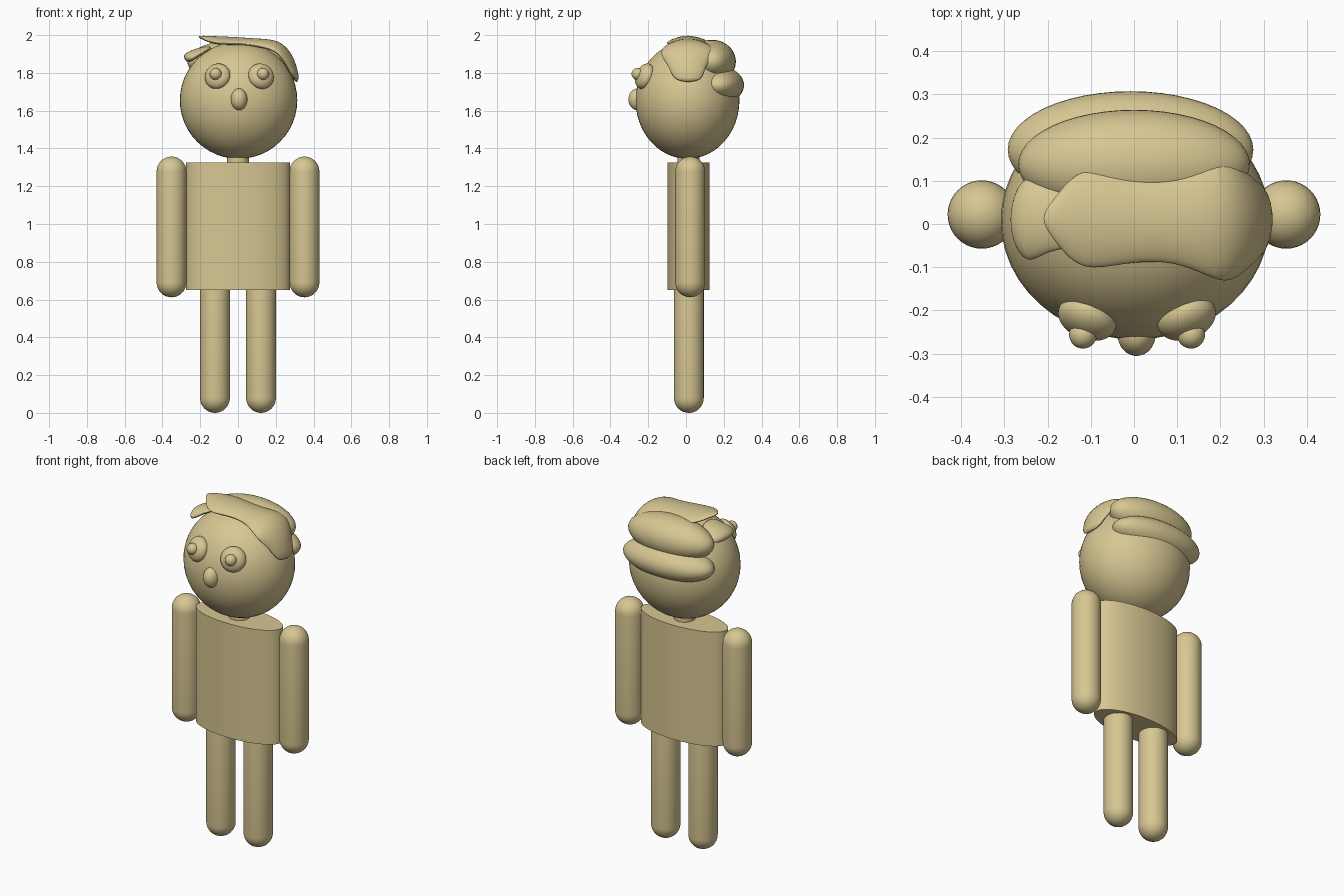
import bpy
import math
from mathutils import Vector, Matrix

cube = bpy.data.objects.get("Cube")
if cube:
    bpy.data.objects.remove(cube, do_unlink=True)

# One clay colour throughout
clay = bpy.data.materials.new("tan_clay")
clay.use_nodes = True
TAN = (0.68, 0.57, 0.29, 1)
clay.diffuse_color = TAN
shader = next(n for n in clay.node_tree.nodes if n.type == 'BSDF_PRINCIPLED')
shader.inputs["Base Color"].default_value = TAN
shader.inputs["Roughness"].default_value = 0.7


def finish(obj, name):
    obj.name = name
    obj.data.materials.append(clay)
    bpy.ops.object.select_all(action='DESELECT')
    obj.select_set(True)
    bpy.context.view_layer.objects.active = obj
    bpy.ops.object.shade_smooth_by_angle(angle=math.radians(40))
    return obj


def ellipsoid(name, center, radii, facing=None):
    bpy.ops.mesh.primitive_uv_sphere_add(segments=48, ring_count=24)
    obj = bpy.context.object
    turn = Vector(facing).to_track_quat('Z', 'Y') if facing else Matrix().to_quaternion()
    obj.data.transform(Matrix.LocRotScale(Vector(center), turn, Vector(radii)))
    return finish(obj, name)


def cylinder(name, center, rx, ry, height):
    bpy.ops.mesh.primitive_cylinder_add(vertices=64, radius=1, depth=1)
    obj = bpy.context.object
    obj.data.transform(Matrix.LocRotScale(Vector(center), None, Vector((rx, ry, height))))
    return finish(obj, name)


def capsule(name, x, y, radius, bottom, top):
    # A sphere whose halves are pulled apart, with a doubled equator
    rings, seg = 8, 40
    profile = [(radius * math.sin(a), bottom + radius - radius * math.cos(a))
               for a in (i * math.pi / 2 / rings for i in range(rings + 1))]
    profile += [(r, bottom + top - z) for r, z in reversed(profile)]
    ring = [[(x + max(r, 0.0005) * math.cos(t), y + max(r, 0.0005) * math.sin(t), z)
             for t in (2 * math.pi * k / seg for k in range(seg))] for r, z in profile]
    return skin(name, ring)


def skin(name, rings):
    # Bridge closed rings and cap both ends
    n = len(rings[0])
    verts = [p for r in rings for p in r]
    faces = [(i * n + k, i * n + (k + 1) % n, (i + 1) * n + (k + 1) % n, (i + 1) * n + k)
             for i in range(len(rings) - 1) for k in range(n)]
    faces += [tuple(reversed(range(n))), tuple(range(len(verts) - n, len(verts)))]
    mesh = bpy.data.meshes.new(name)
    mesh.from_pydata(verts, [], faces)
    obj = bpy.data.objects.new(name, mesh)
    bpy.context.collection.objects.link(obj)
    return finish(obj, name)


def hair_strip(name, stations):
    # Stations: x, z, front edge y, back edge y, half thickness
    seg, rings = 20, []
    for i, (x, z, front, back, thick) in enumerate(stations):
        a, b = stations[max(i - 1, 0)], stations[min(i + 1, len(stations) - 1)]
        tangent = Vector((b[0] - a[0], 0, b[1] - a[1])).normalized()
        normal = Vector((-tangent.z, 0, tangent.x))
        ring = []
        for k in range(seg):
            t = -2 * math.pi * k / seg
            y = (front + back) / 2 + (back - front) / 2 * math.cos(t)
            lift = thick * math.sin(t) - 1.2 * (y - 0.01) ** 2
            ring.append(Vector((x, y, z)) + normal * lift)
        rings.append(ring)
    obj = skin(name, rings)
    smooth = obj.modifiers.new("smooth", 'SUBSURF')
    smooth.levels = smooth.render_levels = 2
    return obj


# Body
cylinder("torso", (0, 0.013, 0.988), 0.274, 0.112, 0.675)
cylinder("neck", (0, 0.013, 1.36), 0.058, 0.058, 0.12)
for side, s in (("left", 1), ("right", -1)):
    capsule(side + "_arm", s * 0.352, 0.022, 0.079, 0.612, 1.357)
    capsule(side + "_leg", s * 0.122, 0.015, 0.079, 0.0, 0.76)

# Head and face
ellipsoid("head", (0.003, 0.008, 1.655), (0.311, 0.275, 0.31))
ellipsoid("nose", (0.006, -0.255, 1.66), (0.044, 0.05, 0.058))
for side, s, x in (("left", 1, 0.122), ("right", -1, -0.108)):
    out = (s * 1.15, -2.95, 1.2)
    ellipsoid(side + "_eye", (x, -0.218, 1.782), (0.07, 0.07, 0.045), out)
    ellipsoid(side + "_pupil", (x + s * 0.01, -0.256, 1.794), (0.032,) * 3)

# Hair rolls on the back of the head
ellipsoid("upper_hair_roll", (0, 0.138, 1.86), (0.268, 0.126, 0.115))
ellipsoid("lower_hair_roll", (-0.008, 0.172, 1.735), (0.284, 0.135, 0.1))

# Swept fringe and small side tuft
hair_strip("fringe", [
    (-0.21, 1.992, 0.0, 0.025, 0.004), (-0.18, 1.985, -0.045, 0.065, 0.013),
    (-0.12, 1.973, -0.115, 0.14, 0.022), (-0.02, 1.97, -0.09, 0.112, 0.021),
    (0.1, 1.96, -0.085, 0.108, 0.022), (0.2, 1.95, -0.135, 0.16, 0.03),
    (0.25, 1.905, -0.135, 0.15, 0.03), (0.285, 1.835, -0.09, 0.1, 0.028),
    (0.315, 1.75, -0.06, 0.085, 0.014)])
hair_strip("side_tuft", [
    (-0.282, 1.87, -0.04, 0.06, 0.02), (-0.255, 1.888, -0.1, 0.125, 0.03),
    (-0.2, 1.915, -0.06, 0.09, 0.02), (-0.14, 1.935, -0.06, 0.07, 0.012)])
